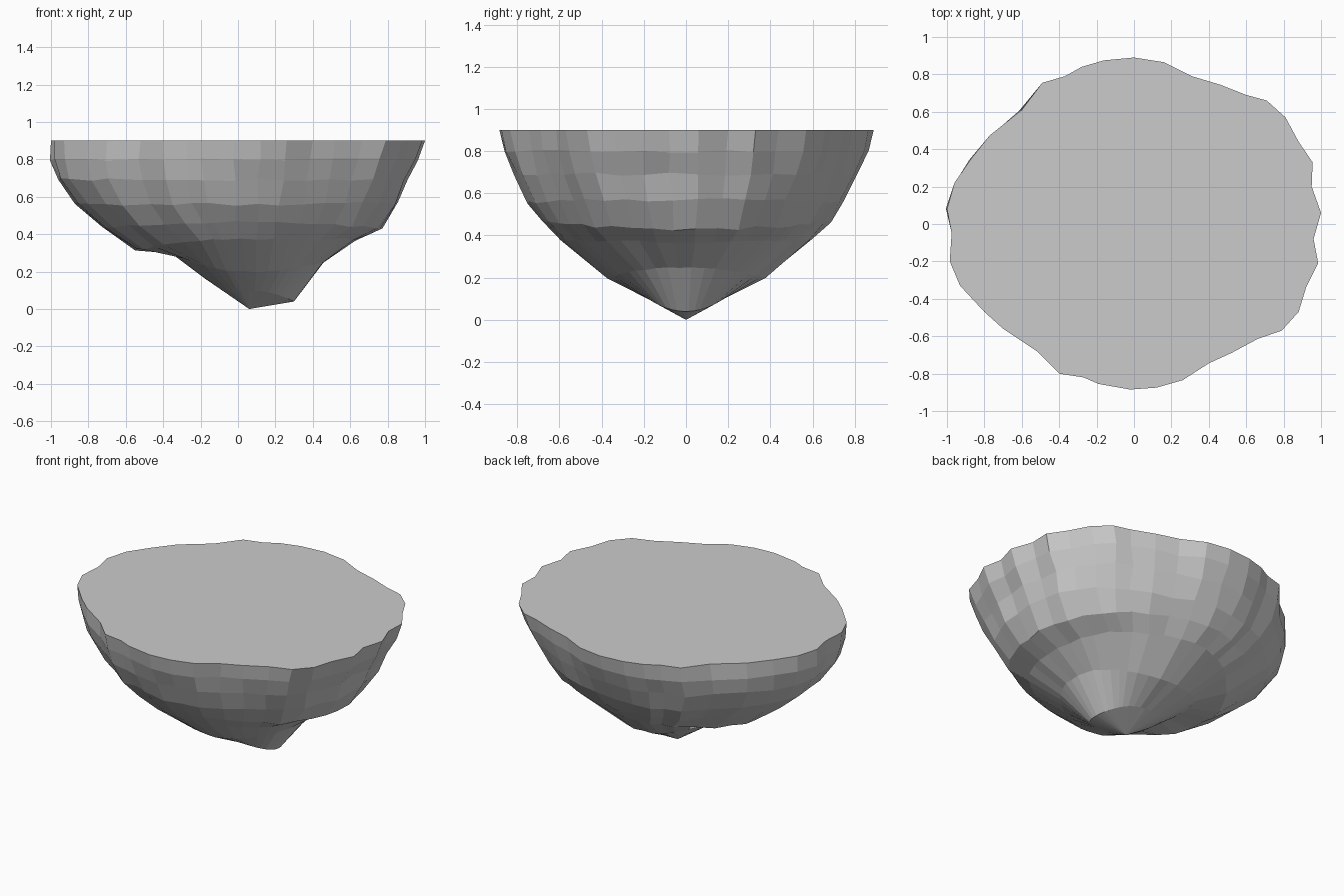
import bpy, bmesh, random
from math import hypot

if "Cube" in bpy.data.objects:
    bpy.data.objects.remove(bpy.data.objects["Cube"])

random.seed(4)

# Plan outline of the flat top, counter-clockwise
OUTLINE = [
    (1.0, .06), (.95, .2), (.955, .33), (.88, .44), (.81, .57), (.71, .66), (.6, .69),
    (.46, .745), (.31, .79), (.16, .865), (0, .89), (-.16, .875), (-.28, .84),
    (-.37, .79), (-.49, .755), (-.6, .61), (-.77, .475), (-.87, .35), (-.96, .22),
    (-1.0, .08), (-.975, -.05), (-.985, -.2), (-.93, -.33), (-.8, -.47), (-.7, -.56),
    (-.52, -.68), (-.4, -.8), (-.27, -.82), (-.19, -.855), (-.02, -.885), (.12, -.875),
    (.26, -.835), (.4, -.745), (.52, -.69), (.66, -.615), (.79, -.57), (.88, -.47),
    (.92, -.34), (.985, -.21), (.96, -.08)]

# Rings: left x, right x, y half-width, centre x, z at left, middle, right, jitter
RINGS = [
    (-1.0, 1.0, .89, 0, .9, .9, .9, 0),
    (-1.0, .965, .865, 0, .80, .80, .80, .006),
    (-.97, .91, .82, 0, .69, .69, .69, .008),
    (-.87, .86, .755, 0, .56, .56, .57, .008),
    (-.72, .77, .68, .01, .435, .465, .43, .008),
    (-.55, .63, .59, .03, .315, .375, .37, .006),
    (-.36, .46, .38, .05, .30, .20, .25, .004),
    (-.18, .30, .18, .06, .165, .10, .04, 0)]


def ring_point(ox, oy, ring, smooth):
    left, right, half, cx, zl, zm, zr, jit = ring
    # lower rings lose the ragged outline
    r = hypot(ox, oy / .89)
    k = 1 + (1 / r - 1) * smooth
    ox, oy = ox * k, oy * k
    x = cx + (ox * (right - cx) if ox > 0 else ox * (cx - left))
    z = zm + ((zr if ox > 0 else zl) - zm) * abs(ox) ** 2
    j = lambda: random.uniform(-jit, jit)
    return x + j(), oy / .89 * half + j(), z + j()


# Faceted rock body with a flat lid and an off-centre tip
bm = bmesh.new()
rings = []
for i, ring in enumerate(RINGS):
    rings.append([bm.verts.new(ring_point(x, y, ring, i / 7)) for x, y in OUTLINE])
tip = bm.verts.new((.06, 0, 0))
n = len(OUTLINE)
bm.faces.new(rings[0])
for a, b in zip(rings, rings[1:]):
    for i in range(n):
        j = (i + 1) % n
        bm.faces.new((a[i], b[i], b[j], a[j]))
for i in range(n):
    bm.faces.new((rings[-1][i], tip, rings[-1][(i + 1) % n]))
bmesh.ops.recalc_face_normals(bm, faces=bm.faces)

mesh = bpy.data.meshes.new("floating_rock")
bm.to_mesh(mesh)
bm.free()
bpy.context.collection.objects.link(bpy.data.objects.new("floating_rock", mesh))
